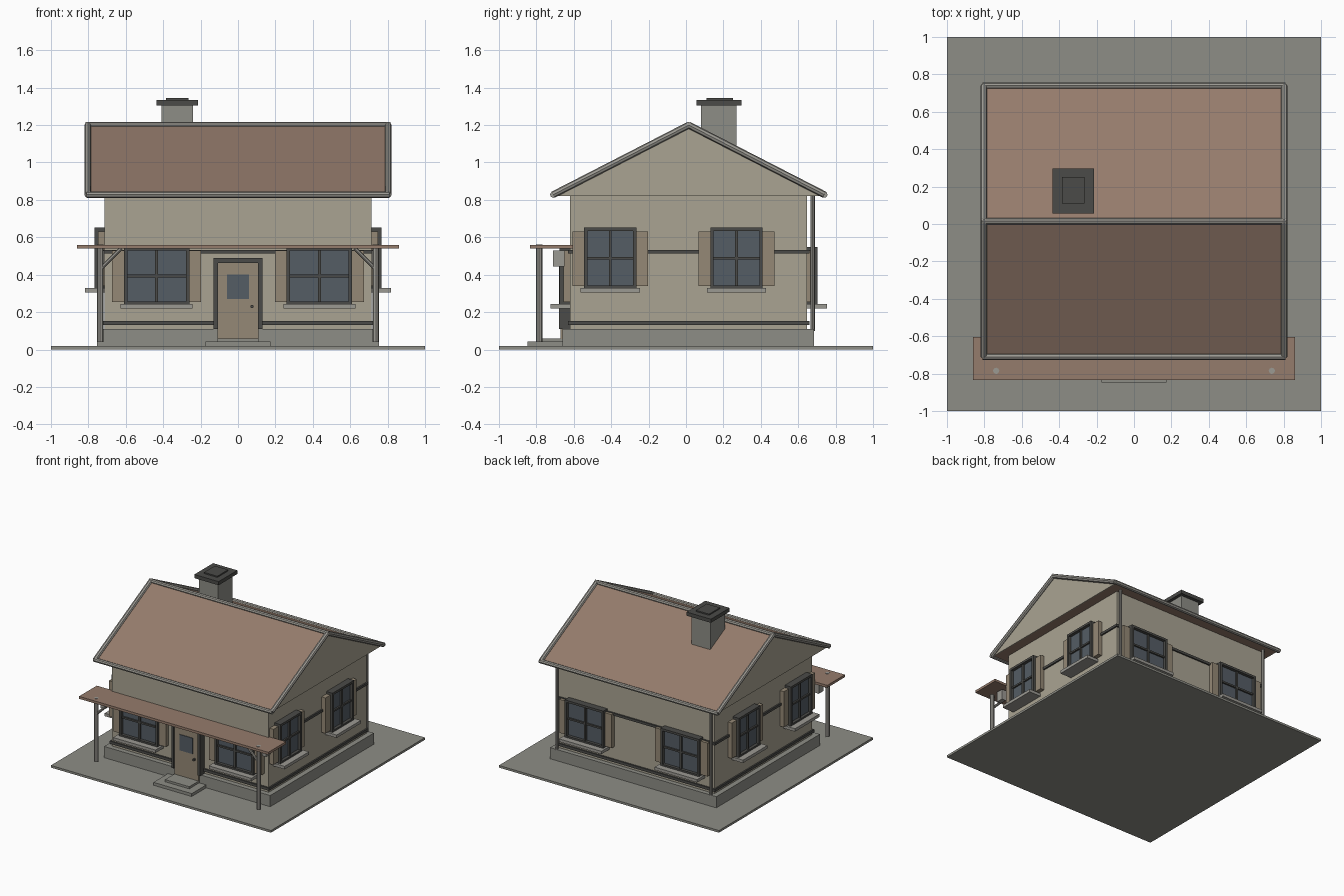
import bpy, bmesh
from mathutils import Vector

if "Cube" in bpy.data.objects:
    bpy.data.objects.remove(bpy.data.objects["Cube"])


def material(name, rgb):
    m = bpy.data.materials.new(name)
    m.diffuse_color = (*rgb, 1)
    m.use_nodes = True
    m.node_tree.nodes["Principled BSDF"].inputs["Base Color"].default_value = m.diffuse_color
    return m


WALL = material("plaster", (0.40, 0.37, 0.29))
ROOF = material("roof_tile", (0.30, 0.20, 0.15))
STONE = material("stone", (0.27, 0.27, 0.24))
TRIM = material("trim", (0.33, 0.32, 0.29))
DARK = material("dark_trim", (0.07, 0.07, 0.065))
GLASS = material("glass", (0.09, 0.11, 0.13))
WOOD = material("wood", (0.30, 0.25, 0.18))


def finish(name, bm, mat):
    bmesh.ops.recalc_face_normals(bm, faces=bm.faces[:])
    me = bpy.data.meshes.new(name)
    bm.to_mesh(me)
    bm.free()
    me.materials.append(mat)
    ob = bpy.data.objects.new(name, me)
    bpy.context.collection.objects.link(ob)
    return ob


def box(name, x, y, z, mat):
    """Box from (min, max) pairs in any order."""
    bm = bmesh.new()
    bmesh.ops.create_cube(bm, size=1)
    for v in bm.verts:
        v.co = [(r[0] + r[1]) / 2 + c * abs(r[1] - r[0]) for r, c in zip((x, y, z), v.co)]
    return finish(name, bm, mat)


def tube(name, a, b, r, mat, sides=8):
    a, b = Vector(a), Vector(b)
    d = b - a
    bm = bmesh.new()
    bmesh.ops.create_cone(bm, cap_ends=True, segments=sides, radius1=r, radius2=r, depth=d.length)
    ob = finish(name, bm, mat)
    ob.rotation_mode = 'QUATERNION'
    ob.rotation_quaternion = d.to_track_quat('Z', 'Y')
    ob.location = (a + b) / 2
    return ob


# ground, foundation, walls
box("ground", (-1, 1), (-1, 1), (0, 0.018), STONE)
box("foundation", (-0.755, 0.755), (-0.66, 0.685), (0.01, 0.11), STONE)
box("walls", (-0.713, 0.713), (-0.62, 0.648), (0.1, 0.825), WALL)
for n, z in (("lower_belt", (0.13, 0.152)), ("upper_belt", (0.512, 0.532))):
    box(n, (-0.725, 0.725), (-0.632, 0.66), z, DARK)

# roof: solid prism with plaster gable ends
Y0, RISE = 0.015, 1.2
EAVES = (-0.71, 0.74)


def prism(name, x0, x1, mat):
    bm = bmesh.new()
    profile = ((EAVES[0], 0.822), (EAVES[1], 0.822), (Y0, RISE))
    face = bm.faces.new([bm.verts.new((x0, y, z)) for y, z in profile])
    ext = bmesh.ops.extrude_face_region(bm, geom=[face])
    for v in ext["geom"]:
        if isinstance(v, bmesh.types.BMVert):
            v.co.x = x1
    return finish(name, bm, mat)


prism("roof", -0.79, 0.79, ROOF)
for s in (-1, 1):
    prism("gable_panel", s * 0.79, s * 0.797, WALL)
    for y in EAVES:
        tube("rake_trim", (s * 0.803, y, 0.828), (s * 0.803, Y0, RISE), 0.018, TRIM)
for y in EAVES:
    tube("gutter", (-0.81, y, 0.828), (0.81, y, 0.828), 0.017, TRIM)
tube("ridge_cap", (-0.815, Y0, RISE), (0.815, Y0, RISE), 0.017, TRIM)

# chimney
box("chimney", (-0.41, -0.24), (0.08, 0.27), (0.825, 1.31), STONE)
box("chimney_cap", (-0.435, -0.215), (0.055, 0.298), (1.305, 1.335), DARK)
box("chimney_pot", (-0.385, -0.265), (0.11, 0.25), (1.33, 1.345), DARK)


# windows: each wall maps (u along wall, d outward) to world x/y ranges
def wall_box(side, name, u, d, z, mat):
    if side in ("front", "back"):
        s, base = (-1, 0.62) if side == "front" else (1, 0.648)
        y = sorted((s * (base + d[0]), s * (base + d[1])))
        return box(f"{side}_{name}", u, y, z, mat)
    s = -1 if side == "left" else 1
    x = sorted((s * (0.713 + d[0]), s * (0.713 + d[1])))
    return box(f"{side}_{name}", x, u, z, mat)


def window(side, c, w, z0, z1):
    a, b, t = c - w / 2, c + w / 2, 0.018
    m = (z0 + z1) / 2

    def part(*args):
        wall_box(side, *args)

    part("window_glass", (a + t, b - t), (-0.01, 0.03), (z0 + t, z1 - t), GLASS)
    for e in (a, b - t):
        part("window_jamb", (e, e + t), (-0.01, 0.055), (z0, z1), DARK)
    for e in (z0, z1 - t):
        part("window_rail", (a, b), (-0.01, 0.055), (e, e + t), DARK)
    part("window_mullion", (c - 0.008, c + 0.008), (0, 0.045), (z0, z1), DARK)
    part("window_crossbar", (a, b), (0, 0.043), (m - 0.007, m + 0.007), DARK)
    part("window_sill", (a - 0.018, b + 0.018), (-0.01, 0.105), (z0 - 0.02, z0 + 0.004), TRIM)
    for e in (a - 0.063, b):
        part("shutter", (e, e + 0.063), (0, 0.035), (z0 + 0.015, z1 - 0.02), WOOD)


for c in (-0.435, 0.435):
    window("front", c, 0.35, 0.238, 0.548)
    window("back", c, 0.35, 0.238, 0.548)
for c in (-0.405, 0.27):
    window("left", c, 0.28, 0.325, 0.652)
    window("right", c, 0.28, 0.325, 0.652)

# front door and steps
box("door", (-0.11, 0.11), (-0.67, -0.61), (0.055, 0.465), WOOD)
for s in (-1, 1):
    box("door_jamb", sorted((s * 0.108, s * 0.13)), (-0.68, -0.61), (0.11, 0.49), DARK)
box("door_header", (-0.13, 0.13), (-0.68, -0.61), (0.463, 0.49), DARK)
box("door_window", (-0.06, 0.06), (-0.675, -0.66), (0.27, 0.4), GLASS)
tube("door_knob", (0.075, -0.69, 0.23), (0.075, -0.665, 0.23), 0.009, DARK)
box("lower_step", (-0.175, 0.173), (-0.848, -0.65), (0.018, 0.042), STONE)
box("upper_step", (-0.11, 0.11), (-0.79, -0.65), (0.04, 0.06), STONE)

# porch roof with posts, braces and brackets
box("porch_roof", (-0.86, 0.86), (-0.835, -0.605), (0.54, 0.56), ROOF)
for s in (-1, 1):
    tube("porch_post", (s * 0.737, -0.785, 0.04), (s * 0.737, -0.785, 0.562), 0.017, TRIM)
    tube("porch_brace", (s * 0.735, -0.785, 0.43), (s * 0.625, -0.785, 0.54), 0.01, TRIM)
    box("porch_bracket", sorted((s * 0.715, s * 0.752)), (-0.71, -0.65), (0.445, 0.53), TRIM)
    # back downspouts
    tube("downspout", (s * 0.7, 0.677, 0.1), (s * 0.7, 0.677, 0.825), 0.012, TRIM)
